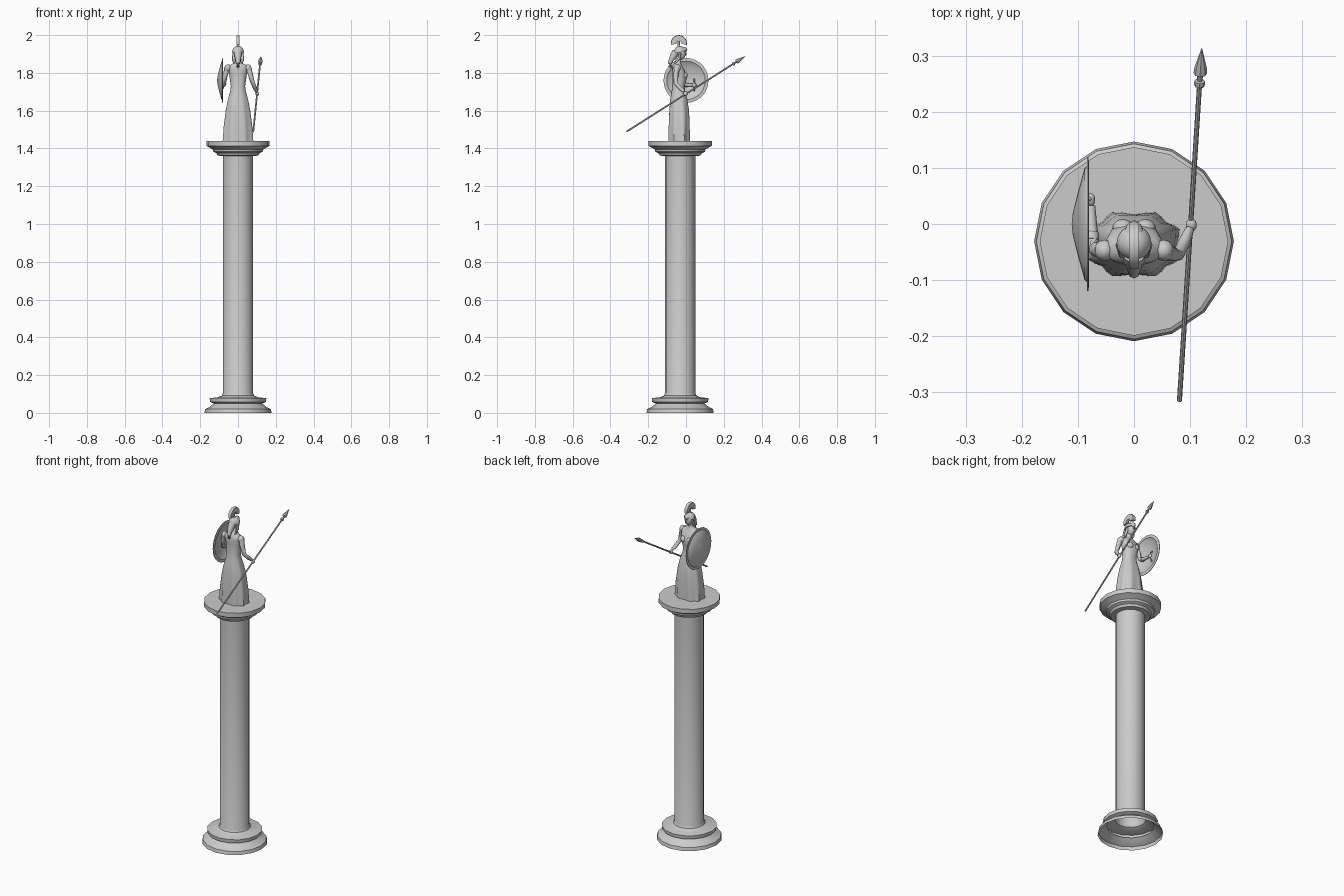
import bpy, bmesh
from math import sin, cos, pi, radians
from mathutils import Vector


def finish(name, bm, angle=35):
    bmesh.ops.remove_doubles(bm, verts=bm.verts, dist=1e-5)
    bmesh.ops.recalc_face_normals(bm, faces=bm.faces)
    me = bpy.data.meshes.new(name)
    bm.to_mesh(me)
    bm.free()
    ob = bpy.data.objects.new(name, me)
    bpy.context.collection.objects.link(ob)
    bpy.ops.object.select_all(action='DESELECT')
    ob.select_set(True)
    bpy.context.view_layer.objects.active = ob
    bpy.ops.object.shade_smooth_by_angle(angle=radians(angle))
    return ob


def skin(name, rings, start=True, end=True, angle=35):
    """Bridge successive rings of points, optionally capping the ends."""
    bm = bmesh.new()
    vs = [[bm.verts.new(p) for p in r] for r in rings]
    n = len(vs[0])
    for a, b in zip(vs, vs[1:]):
        for i in range(n):
            j = (i + 1) % n
            bm.faces.new((a[i], a[j], b[j], b[i]))
    if start:
        bm.faces.new(vs[0])
    if end:
        bm.faces.new(vs[-1])
    return finish(name, bm, angle)


def circle(center, axis, r, sides):
    q = Vector(axis).to_track_quat('Z', 'Y')
    return [Vector(center) + q @ Vector((r * cos(2 * pi * i / sides), r * sin(2 * pi * i / sides), 0))
            for i in range(sides)]


def lathe(name, prof, origin, axis, sides, start=True, end=True, angle=35):
    """Profile of (radius, distance along axis)."""
    o, a = Vector(origin), Vector(axis).normalized()
    return skin(name, [circle(o + a * d, a, r, sides) for r, d in prof], start, end, angle)


def limb(name, pts, sides=8):
    """Tube through (x, y, z, radius) points."""
    P = [Vector(p[:3]) for p in pts]
    rings = []
    for i, p in enumerate(P):
        t = P[min(i + 1, len(P) - 1)] - P[max(i - 1, 0)]
        rings.append(circle(p, t, pts[i][3], sides))
    return skin(name, rings, angle=60)


def body(name, secs, sides=32, angle=50):
    """Oval sections (z, cy, rx, ry, fold depth)."""
    rings = []
    for z, cy, rx, ry, f in secs:
        ring = []
        for i in range(sides):
            a = 2 * pi * i / sides
            k = 1 + f * cos(8 * a + pi)
            sq = lambda v: (abs(v) ** 0.85) * (1 if v > 0 else -1)
            ring.append((rx * k * sq(cos(a)), cy + ry * k * sq(sin(a)), z))
        rings.append(ring)
    return skin(name, rings, angle=angle)


def ball(name, c, s, seg=14):
    bm = bmesh.new()
    bmesh.ops.create_uvsphere(bm, u_segments=seg, v_segments=8, radius=1)
    bmesh.ops.scale(bm, vec=s, verts=bm.verts)
    bmesh.ops.translate(bm, vec=c, verts=bm.verts)
    return finish(name, bm, 60)


# Column: a thin shell, open underneath
lathe("column", [(0.178, 0), (0.174, 0.02), (0.150, 0.032), (0.128, 0.05), (0.148, 0.058),
                 (0.150, 0.078), (0.105, 0.083), (0.086, 0.092), (0.080, 0.105), (0.080, 1.36),
                 (0.108, 1.362), (0.115, 1.375), (0.132, 1.383), (0.134, 1.395), (0.164, 1.412),
                 (0.168, 1.414), (0.168, 1.44)], (0, -0.031, 0), (0, 0, 1), 16, start=False)

# Gown with pleats, bodice and neck
body("gown", [(1.44, -0.036, 0.081, 0.057, 0.07), (1.52, -0.036, 0.076, 0.056, 0.06),
              (1.60, -0.036, 0.066, 0.053, 0.04), (1.66, -0.038, 0.054, 0.046, 0.025),
              (1.705, -0.040, 0.041, 0.036, 0.01), (1.73, -0.040, 0.038, 0.033, 0),
              (1.765, -0.034, 0.043, 0.037, 0), (1.79, -0.033, 0.046, 0.038, 0),
              (1.82, -0.042, 0.053, 0.031, 0), (1.84, -0.046, 0.047, 0.025, 0),
              (1.852, -0.045, 0.022, 0.018, 0), (1.862, -0.042, 0.015, 0.015, 0),
              (1.89, -0.036, 0.014, 0.014, 0)])
for s, n in ((-1, "left"), (1, "right")):
    ball(n + "_bust", (s * 0.02, -0.008, 1.787), (0.019, 0.017, 0.019))
    ball(n + "_shoulder", (s * 0.053, -0.047, 1.826), (0.018, 0.019, 0.02))
    limb(n + "_hair_lock", [(s * 0.022, -0.03, 1.905, 0.007), (s * 0.025, -0.038, 1.875, 0.008),
                            (s * 0.022, -0.058, 1.85, 0.004)], 6)

# Head, nose, hair and helmet
ball("head", (0, -0.028, 1.901), (0.022, 0.026, 0.033))
limb("nose", [(0, -0.006, 1.912, 0.003), (0, 0.001, 1.898, 0.004), (0, -0.003, 1.894, 0.003)], 6)
lathe("helmet", [(0.031, 0), (0.031, 0.006), (0.029, 0.012), (0.025, 0.022), (0.015, 0.031), (0, 0.034)],
      (0, -0.033, 1.908), (0, -0.18, 1), 16, end=False, angle=45)
limb("helmet_peak", [(0, -0.014, 1.921, 0.018), (0, -0.001, 1.925, 0.012), (0, 0.006, 1.928, 0.003)], 8)
limb("ponytail", [(0, -0.052, 1.91, 0.021), (0, -0.066, 1.89, 0.019), (0, -0.079, 1.868, 0.013),
                  (0, -0.086, 1.85, 0.011), (0, -0.084, 1.836, 0.009), (0, -0.077, 1.828, 0.004)])

# Crest: a fan-shaped arch on a short stalk
arch = []
for i in range(13):
    a = radians(-12 + i * 204 / 12)
    arch.append([(x, -0.038 + r * cos(a), 1.957 + r * sin(a))
                 for x, r in ((-0.009, 0.013), (0.009, 0.013), (0.009, 0.041), (0, 0.043), (-0.009, 0.041))])
skin("crest", arch)
limb("crest_stalk", [(0, -0.038, 1.93, 0.009), (0, -0.038, 1.95, 0.006), (0, -0.038, 1.975, 0.006)])

# Arms and hands
limb("right_arm", [(0.055, -0.047, 1.83, 0.016), (0.066, -0.053, 1.79, 0.014),
                   (0.079, -0.055, 1.745, 0.011), (0.090, -0.032, 1.72, 0.011),
                   (0.099, -0.010, 1.70, 0.008)])
ball("right_hand", (0.102, -0.002, 1.69), (0.010, 0.012, 0.012))
limb("left_arm", [(-0.055, -0.047, 1.83, 0.016), (-0.067, -0.045, 1.79, 0.014),
                  (-0.074, -0.037, 1.748, 0.012), (-0.076, -0.01, 1.737, 0.011),
                  (-0.077, 0.033, 1.735, 0.008)])
ball("left_hand", (-0.077, 0.043, 1.735), (0.008, 0.012, 0.012))

# Shield: hollow dish bulging toward -x, with straps inside
lathe("shield", [(0, 0.028), (0.02, 0.026), (0.06, 0.016), (0.10, 0.005), (0.104, 0.001), (0.119, 0.001),
                 (0.119, -0.002), (0.102, -0.003), (0.098, 0.001), (0.06, 0.012), (0.02, 0.022), (0, 0.023)],
      (-0.083, 0, 1.76), (-1, 0, 0), 28, start=False, end=False)
limb("shield_grip", [(-0.092, 0.043, 1.768, 0.004), (-0.079, 0.045, 1.755, 0.004),
                     (-0.078, 0.045, 1.72, 0.004), (-0.092, 0.043, 1.705, 0.004)], 6)
limb("forearm_strap", [(-0.076, -0.029, 1.743, 0.014), (-0.076, -0.016, 1.739, 0.014)])

# Spear: shaft, collar and leaf-like head
lathe("spear", [(0.0045, 0), (0.0045, 0.665), (0.009, 0.666), (0.010, 0.671), (0.009, 0.676),
                (0.005, 0.677), (0.005, 0.688), (0.012, 0.692), (0.011, 0.705), (0, 0.747)],
      (0.081, -0.315, 1.489), (0.04, 0.63, 0.4), 8, end=False)
